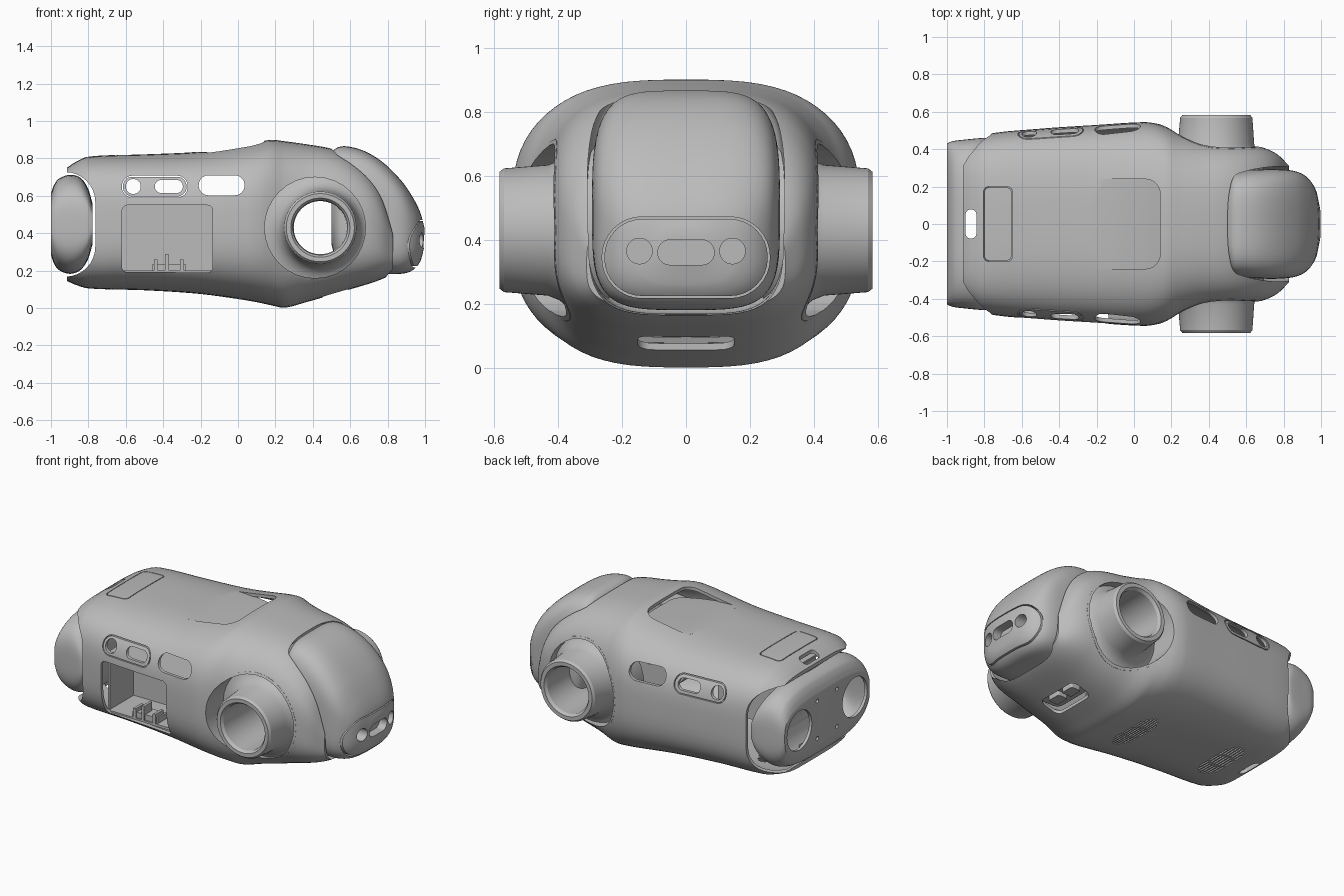
import bpy, bmesh, math

if "Cube" in bpy.data.objects:
    bpy.data.objects.remove(bpy.data.objects["Cube"])

grey = bpy.data.materials.new("shell grey")
grey.use_nodes = True
GREY = (0.5, 0.5, 0.5, 1)
grey.diffuse_color = GREY
grey.node_tree.nodes["Principled BSDF"].inputs["Base Color"].default_value = GREY


def make(name, bm):
    bmesh.ops.recalc_face_normals(bm, faces=bm.faces)
    mesh = bpy.data.meshes.new(name)
    bm.to_mesh(mesh)
    bm.free()
    mesh.materials.append(grey)
    ob = bpy.data.objects.new(name, mesh)
    bpy.context.collection.objects.link(ob)
    return ob


def skin(name, rings, closed=False):
    bm = bmesh.new()
    loops = [[bm.verts.new(p) for p in ring] for ring in rings]
    for a, b in zip(loops, loops[1:] + (loops[:1] if closed else [])):
        for i in range(len(a)):
            j = (i + 1) % len(a)
            bm.faces.new((a[i], a[j], b[j], b[i]))
    if not closed:
        bm.faces.new(loops[0])
        bm.faces.new(loops[-1])
    return make(name, bm)


def smooth_keys(keys, steps=5):
    # cubic Hermite through stations with uneven spacing
    def slope(i):
        a, b = keys[max(i - 1, 0)], keys[min(i + 1, len(keys) - 1)]
        return [(q - p) / (b[0] - a[0]) for p, q in zip(a, b)]
    out = []
    for i in range(len(keys) - 1):
        a, b, da, db = keys[i], keys[i + 1], slope(i), slope(i + 1)
        d = b[0] - a[0]
        for s in range(steps):
            t = s / steps
            h = t * t * (3 - 2 * t)
            out.append([p + (q - p) * h + d * (t * (1 - t) ** 2 * u - t * t * (1 - t) * v)
                        for p, q, u, v in zip(a, b, da, db)])
            out[-1][0] = a[0] + d * t
    return out + [list(keys[-1])]


def loft(name, keys, pad=0, sides=72):
    # station: x, half width, bottom, top, squareness
    rings = []
    for x, w, lo, hi, n in smooth_keys(keys):
        w, r, mid, ring = w + pad, (hi - lo) / 2 + pad, (hi + lo) / 2, []
        for k in range(sides):
            a = math.tau * (k + 0.5) / sides
            c, s = math.cos(a), math.sin(a)
            ring.append((x, w * math.copysign(abs(c) ** (2 / n), c),
                         mid + r * math.copysign(abs(s) ** (2 / n), s)))
        rings.append(ring)
    return skin(name, rings)


def prism(name, axis, u, v, depth, r):
    # rounded rectangle spanning u and v, pushed through depth along the axis
    outline = []
    for k, (su, sv) in enumerate(((1, 1), (-1, 1), (-1, -1), (1, -1))):
        cu = (u[1] - r) if su > 0 else (u[0] + r)
        cv = (v[1] - r) if sv > 0 else (v[0] + r)
        for s in range(9):
            a = math.pi / 2 * (k + s / 8)
            outline.append((cu + r * math.cos(a), cv + r * math.sin(a)))
    place = {"x": lambda p, d: (d, *p), "y": lambda p, d: (p[0], d, p[1]),
             "z": lambda p, d: (*p, d)}[axis]
    return skin(name, [[place(p, d) for p in outline] for d in depth])


def disc(axis, u, v, r, depth, name="cutter"):
    return prism(name, axis, (u - r, u + r), (v - r, v + r), depth, r * 0.999)


def apply(ob, kind, **settings):
    mod = ob.modifiers.new(kind, kind)
    for key, value in settings.items():
        setattr(mod, key, value)
    bpy.context.view_layer.objects.active = ob
    bpy.ops.object.modifier_apply(modifier=mod.name)


def cut(ob, tool, operation="DIFFERENCE"):
    apply(ob, "BOOLEAN", object=tool, operation=operation, solver="EXACT")
    bpy.data.objects.remove(tool)


def hollow(ob, wall):
    apply(ob, "SOLIDIFY", thickness=wall, offset=-1)


def patch(name, ob, axis, u, v, depth, r, gap=0.006):
    # separates a panel from its shell with a fine seam all round
    panel = ob.copy()
    panel.data = ob.data.copy()
    panel.name = name
    bpy.context.collection.objects.link(panel)
    wide = [(a - gap, b + gap) for a, b in (u, v)]
    cut(panel, prism("cutter", axis, u, v, depth, r), "INTERSECT")
    cut(ob, prism("cutter", axis, *wide, depth, r + gap))
    return panel


# Main shell
body_keys = [(-.915, .4, .145, .75, 4.5), (-.87, .435, .125, .78, 4), (-.8, .478, .105, .81, 3.5),
             (-.5, .51, .095, .822, 3.2), (-.2, .53, .075, .837, 3.1), (.05, .545, .04, .875, 3),
             (.12, .537, .027, .89, 3), (.18, .517, .014, .9, 3), (.25, .487, .002, .892, 3),
             (.36, .455, .03, .877, 3), (.5, .435, .07, .852, 3.1), (.6, .425, .1, .81, 3.1),
             (.7, .405, .13, .73, 3.2), (.77, .37, .155, .63, 3.3), (.83, .31, .185, .46, 3.5)]
body = loft("main_shell", body_keys)
hollow(body, 0.02)

# Head, with a liner closing the shell around it
head_keys = [(.5, .22, .40, .835, 3.5), (.53, .27, .28, .858, 4), (.58, .285, .2, .865, 4),
             (.68, .292, .185, .838, 4), (.78, .292, .182, .775, 4), (.87, .28, .183, .685, 3.8),
             (.93, .245, .2, .6, 3.3), (.975, .175, .25, .51, 3), (.997, .07, .33, .43, 2.5)]
cut(body, loft("cutter", head_keys, pad=0.016))
liner = loft("head_liner", head_keys, pad=0.06)
cut(liner, loft("cutter", head_keys, pad=0.016))
cut(liner, loft("cutter", body_keys, pad=-0.003), "INTERSECT")
head = loft("head", head_keys)

# Face plate with eye recesses and a sensor window
face = patch("face_plate", head, "x", (-.255, .255), (.225, .465), (.8, 1.2), .118, .007)
for y in (-.145, .145):
    cut(face, disc("x", y, .365, .04, (.86, 1.2)))
cut(face, prism("cutter", "x", (-.088, .088), (.322, .4), (.94, 1.2), .038))

# Rear cap with two round ports and screw holes
cap = loft("rear_cap", [(-1, .43, .285, .615, 3.4), (-.985, .438, .24, .655, 3.4),
                        (-.96, .445, .205, .69, 3.4), (-.9, .452, .183, .712, 3.5),
                        (-.84, .458, .205, .695, 3.6), (-.8, .46, .265, .635, 3.8),
                        (-.778, .455, .34, .56, 4)])
hollow(cap, 0.02)
for y in (-.28, .28):
    cut(cap, disc("x", y, .45, .125, (-1.2, -.9)))
for y in (-.1, .1):
    for z in (.33, .57):
        cut(cap, disc("x", y, z, .012, (-1.2, -.95)))
cut(body, prism("cutter", "y", (-1.3, -.763), (.168, .727), (-1, 1), .16))

# Handle slot through the rear
for part in (body, cap):
    cut(part, prism("cutter", "z", (-.9, -.843), (-.078, .078), (-1, 1.2), .027))

# Side openings on both flanks
for x0, x1, z0, z1 in ((-.6, -.52, .61, .69), (-.445, -.295, .615, .685), (-.21, .035, .603, .71)):
    cut(body, prism("cutter", "y", (x0, x1), (z0, z1), (-1, 1), (z1 - z0) / 2 - .001))
patch("side_port_panels", body, "y", (-.615, -.275), (.597, .702), (-1, 1), .05)

# Battery bay on the front flank
cut(body, prism("cutter", "y", (-.62, -.135), (.19, .55), (-.8, -.3), .03))
prism("bay_back_wall", "y", (-.64, -.12), (.19, .57), (-.17, -.15), .02)
prism("bay_floor", "z", (-.63, -.125), (-.42, -.15), (.185, .2), .01)
prism("bay_ceiling", "z", (-.63, .05), (-.48, -.15), (.555, .57), .01)
for x in (-.635, -.135):
    prism("bay_side_wall", "x", (-.41, -.15), (.19, .56), (x, x + .015), .01)
for x, top in ((-.45, .26), (-.39, .29), (-.31, .26)):
    prism("bay_connector", "y", (x, x + .02), (.19, top), (-.42, -.34), .004)
prism("bay_connector_block", "y", (-.46, -.28), (.19, .235), (-.41, -.32), .004)

# Sunken back panel under the hand hold
panel_keys = [(x, .54, .2, top, 4) for x, top in
              ((-.3, .837), (-.1, .83), (.05, .812), (.14, .795), (.26, .77))]
hollow_above = prism("cutter", "z", (-.285, .14), (-.24, .24), (.7, 1), .08)
cut(hollow_above, loft("cutter", panel_keys))
cut(body, hollow_above)
panel = loft("back_panel", panel_keys, pad=-.002)
cut(panel, prism("cutter", "z", (-.2, .25), (-.255, .255), (.74, 1), .06), "INTERSECT")

# Rear top hatch
patch("top_hatch", body, "z", (-.8, -.655), (-.195, .195), (.6, 1), .025, .005)

# Underside vents
for x in (-.66, -.01):
    for k in range(-3, 4):
        y = .19 * math.sqrt(1 - (k / 4) ** 2)
        for side in (-1, 0, 1):
            mid, half = side * y * .68, y * .3
            cut(body, prism("cutter", "z", (x + k * .019 - .005, x + k * .019 + .005),
                            (mid - half, mid + half), (-.1, .2), .004))

# Underside connector port
cut(body, prism("cutter", "z", (.45, .59), (-.15, .15), (-.1, .2), .04))
prism("port_floor", "z", (.43, .61), (-.17, .17), (.125, .14), .04)
for y in (-.06, .06):
    prism("port_socket", "z", (.49, .56), (y - .045, y + .045), (.095, .13), .01)

# Shoulder sockets: flush sleeve, concave dish and tube around the sideways axis
profile = [(.276, .25), (.274, .352), (.255, .36), (.235, .375), (.218, .395), (.204, .43),
           (.193, .568), (.182, .582), (.158, .582), (.146, .565), (.142, .25)]
for side, label in ((-1, "front"), (1, "back")):
    depth = (side * .24, side * .8)
    cut(body, disc("y", .412, .43, .276, depth))
    sleeve = disc("y", .412, .43, .284, depth, label + "_shoulder_sleeve")
    cut(sleeve, disc("y", .412, .43, .27, (side * .2, side * .9)))
    cut(sleeve, loft("cutter", body_keys, pad=.001), "INTERSECT")
    rings = []
    for k in range(64):
        a = math.tau * k / 64
        rings.append([(.44 - max(r - .2, 0) * .37 + r * math.cos(a), side * y,
                       .43 + r * math.sin(a)) for r, y in profile])
    skin(label + "_shoulder_socket", rings, closed=True)

# Smooth shading with crisp edges
bpy.ops.object.select_all(action="DESELECT")
for ob in bpy.context.collection.objects:
    if ob.type == "MESH" and grey.name in ob.data.materials:
        ob.select_set(True)
        bpy.context.view_layer.objects.active = ob
bpy.ops.object.shade_smooth_by_angle(angle=math.radians(30))
